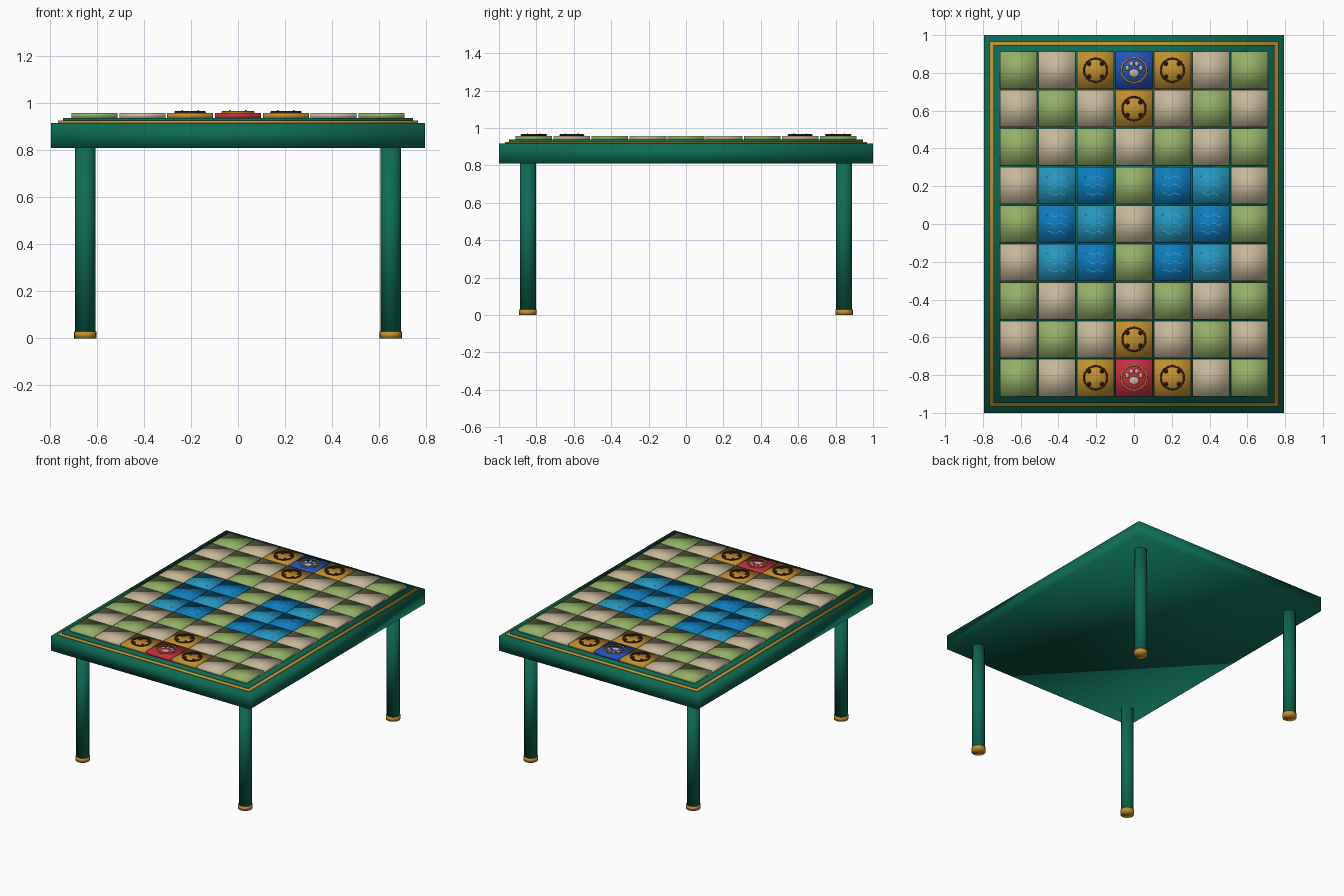
import bpy, bmesh, math
from mathutils import Matrix, Vector

if "Cube" in bpy.data.objects:
    bpy.data.objects.remove(bpy.data.objects["Cube"], do_unlink=True)


def material(name, rgb):
    linear = [((c + 0.055) / 1.055) ** 2.4 if c > 0.04 else c / 12.92 for c in rgb]
    m = bpy.data.materials.new(name)
    m.use_nodes = True
    m.diffuse_color = (*linear, 1)
    m.node_tree.nodes["Principled BSDF"].inputs["Base Color"].default_value = (*linear, 1)
    return m


TABLE = material("deep green", (0.05, 0.42, 0.33))
GRASS = material("grass green", (0.58, 0.69, 0.40))
STONE = material("stone beige", (0.78, 0.72, 0.60))
WATER = material("light water", (0.14, 0.59, 0.75))
DEEP = material("deep water", (0.05, 0.49, 0.75))
WAVE = material("wave blue", (0.30, 0.68, 0.84))
GOLD = material("gold", (0.77, 0.57, 0.18))
RED = material("red", (0.80, 0.18, 0.26))
BLUE = material("blue", (0.14, 0.33, 0.77))
BROWN = material("dark brown", (0.29, 0.15, 0.07))


def finish(name, bm, mat):
    bmesh.ops.recalc_face_normals(bm, faces=bm.faces)
    mesh = bpy.data.meshes.new(name)
    bm.to_mesh(mesh)
    bm.free()
    for p in mesh.polygons:
        p.use_smooth = True
    mesh.materials.append(mat)
    ob = bpy.data.objects.new(name, mesh)
    bpy.context.collection.objects.link(ob)
    return ob


def box(name, x, y, z0, z1, sx, sy, mat):
    bm = bmesh.new()
    place = Matrix.Translation((x, y, (z0 + z1) / 2)) @ Matrix.Diagonal((sx, sy, z1 - z0, 1))
    bmesh.ops.create_cube(bm, size=1, matrix=place)
    return finish(name, bm, mat)


def cylinder(name, x, y, z0, z1, r, mat):
    bm = bmesh.new()
    bmesh.ops.create_cone(bm, cap_ends=True, segments=24, radius1=r, radius2=r, depth=z1 - z0,
                          matrix=Matrix.Translation((x, y, (z0 + z1) / 2)))
    return finish(name, bm, mat)


def add_ring(bm, x, y, z, major, minor, n=32, k=8):
    loops = []
    for i in range(n):
        a = math.tau * i / n
        loop = []
        for j in range(k):
            b = math.tau * j / k
            r = major + minor * math.cos(b)
            loop.append(bm.verts.new((x + r * math.cos(a), y + r * math.sin(a), z + minor * math.sin(b))))
        loops.append(loop)
    for i in range(n):
        p, q = loops[i], loops[(i + 1) % n]
        for j in range(k):
            bm.faces.new((p[j], q[j], q[(j + 1) % k], p[(j + 1) % k]))


def trap(name, x, y):
    # Ring with four pointed teeth on its inner side
    bm = bmesh.new()
    add_ring(bm, x, y, TOP + 0.004, 0.062, 0.005)
    for i in range(4):
        a = math.pi / 4 + i * math.pi / 2
        spot = (x + 0.048 * math.cos(a), y + 0.048 * math.sin(a), TOP + 0.006)
        bmesh.ops.create_cone(bm, cap_ends=True, segments=10, radius1=0.012, radius2=0.002,
                              depth=0.014, matrix=Matrix.Translation(spot))
    finish(name, bm, BROWN)


def den(name, x, y):
    # Gold ring around a raised paw print
    bm = bmesh.new()
    add_ring(bm, x, y, TOP + 0.004, 0.066, 0.005)
    finish(name + "_ring", bm, GOLD)
    bm = bmesh.new()
    pads = [(0, -0.015, 0.027, 0.022)]
    for s in (-1, 1):
        pads += [(s * 0.036, 0.012, 0.011, 0.014), (s * 0.014, 0.034, 0.011, 0.014)]
    for dx, dy, rx, ry in pads:
        place = Matrix.Translation((x + dx, y + dy, TOP)) @ Matrix.Diagonal((rx, ry, 0.007, 1))
        bmesh.ops.create_uvsphere(bm, u_segments=16, v_segments=8, radius=1, matrix=place)
    finish(name + "_paw", bm, STONE)


def waves(name, x, y):
    # Three thin wavy ribbons lying on the water
    bm = bmesh.new()
    steps = 16
    for dy in (-0.045, 0, 0.045):
        last = None
        for i in range(steps + 1):
            t = i / steps
            px, py = x + (t - 0.5) * 0.11, y + dy + 0.006 * math.sin(t * 2 * math.tau)
            pair = [bm.verts.new((px, py + w, TOP + 0.001)) for w in (-0.0015, 0.0015)]
            if last:
                bm.faces.new((last[0], pair[0], pair[1], last[1]))
            last = pair
    ob = finish(name, bm, WAVE)
    if ob.data.polygons[0].normal.z < 0:
        ob.data.flip_normals()


# Table top, gold trim and board
BOARD, TOP = 0.938, 0.958
box("table_top", 0, 0, 0.81, 0.917, 1.59, 2.0, TABLE)
box("gold_trim", 0, 0, 0.915, 0.926, 1.53, 1.934, GOLD)
box("board_base", 0, 0, 0.92, BOARD, 1.49, 1.894, TABLE)

# Legs with gold feet
for side, x in (("right", -0.65), ("left", 0.65)):
    for end, y in (("front", -0.845), ("back", 0.845)):
        cylinder(f"{end}_{side}_leg", x, y, 0.015, 0.815, 0.043, TABLE)
        cylinder(f"{end}_{side}_foot", x, y, 0, 0.03, 0.047, GOLD)

# Board squares: checkered ground, two ponds, traps around a den at each end
PITCH, TILE = 0.2035, 0.196
for row in range(-4, 5):
    for col in range(-3, 4):
        x, y = col * PITCH, row * PITCH
        even = (row + col) % 2 == 1
        tag = f"{row + 5}_{col + 4}"
        kind, mat = "ground", GRASS if even else STONE
        if abs(row) <= 1 and abs(col) in (1, 2):
            kind, mat = "water", WATER if even else DEEP
        elif abs(row) == 4 and col == 0:
            kind, mat = "den", BLUE if row > 0 else RED
        elif (abs(row), abs(col)) in ((4, 1), (3, 0)):
            kind, mat = "trap", GOLD
        box(f"{kind}_tile_{tag}", x, y, BOARD - 0.002, TOP, TILE, TILE, mat)
        if kind == "water":
            waves(f"waves_{tag}", x, y)
        elif kind == "den":
            den(f"den_{tag}", x, y)
        elif kind == "trap":
            trap(f"trap_{tag}", x, y)
